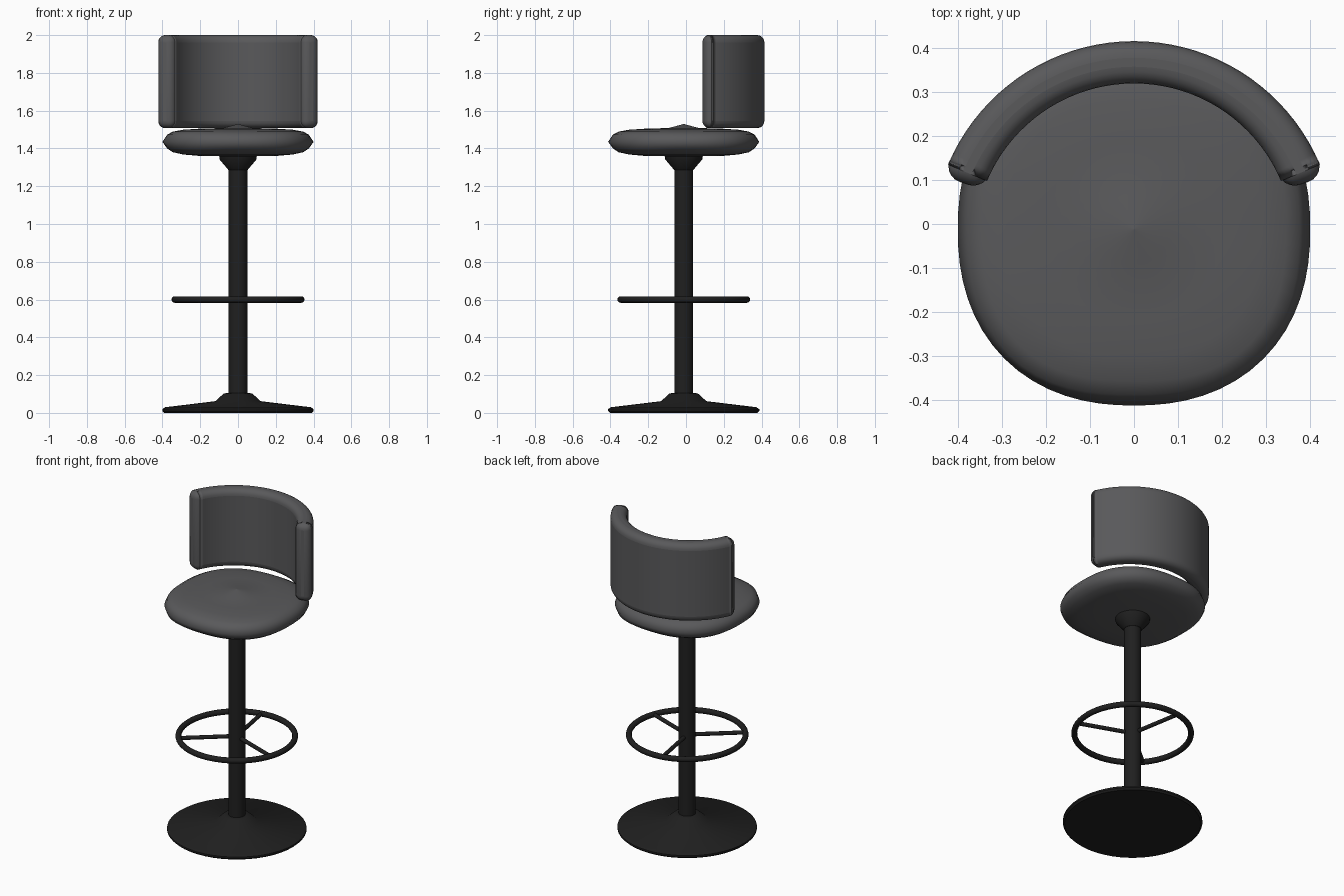
import bpy, bmesh, math

if "Cube" in bpy.data.objects:
    bpy.data.objects.remove(bpy.data.objects["Cube"])

CY = -0.012  # y of the column axis


def material(name, rgb):
    m = bpy.data.materials.new(name)
    m.diffuse_color = (*rgb, 1)
    m.use_nodes = True
    m.node_tree.nodes["Principled BSDF"].inputs["Base Color"].default_value = m.diffuse_color
    return m


grey = material("grey upholstery", (0.10, 0.10, 0.104))
black = material("black metal", (0.014, 0.014, 0.014))


def finish(ob, mat, angle=40):
    ob.data.materials.clear()
    ob.data.materials.append(mat)
    bpy.ops.object.select_all(action='DESELECT')
    ob.select_set(True)
    bpy.context.view_layer.objects.active = ob
    bpy.ops.object.shade_smooth_by_angle(angle=math.radians(angle))
    return ob


def from_bmesh(name, bm):
    bmesh.ops.recalc_face_normals(bm, faces=bm.faces)
    me = bpy.data.meshes.new(name)
    bm.to_mesh(me)
    bm.free()
    ob = bpy.data.objects.new(name, me)
    bpy.context.collection.objects.link(ob)
    return ob


def loft(name, profile, n=48):
    """Stack of rings (radius, z, superellipse exponent) closed at both ends."""
    bm = bmesh.new()
    rings = []
    for r, z, e in profile:
        ring = []
        for i in range(n):
            a = 2 * math.pi * i / n
            c, s = math.cos(a), math.sin(a)
            k = r / (abs(c) ** e + abs(s) ** e) ** (1 / e)
            ring.append(bm.verts.new((k * c, CY + k * s, z)))
        rings.append(ring)
    for lo, hi in zip(rings, rings[1:]):
        for i in range(n):
            j = (i + 1) % n
            bm.faces.new((lo[i], lo[j], hi[j], hi[i]))
    bm.faces.new(rings[0])
    bm.faces.new(rings[-1])
    return from_bmesh(name, bm)


# Pedestal base, column and flared seat mount
finish(loft("base", [(0.39, 0.0, 2), (0.40, 0.01, 2), (0.40, 0.02, 2), (0.385, 0.03, 2),
                     (0.12, 0.062, 2), (0.075, 0.103, 2), (0.05, 0.106, 2)]), black)
finish(loft("column", [(0.049, 0.05, 2), (0.049, 1.32, 2)], 32), black)
finish(loft("seat_mount", [(0.05, 1.285, 2), (0.098, 1.342, 2), (0.1, 1.375, 2)], 32), black)

# Foot ring with three spokes
bpy.ops.mesh.primitive_torus_add(major_radius=0.335, minor_radius=0.017, major_segments=56,
                                 minor_segments=12, location=(0, CY, 0.6))
ring = bpy.context.object
ring.name = "foot_ring"
finish(ring, black, 60)
for k in range(3):
    a = math.radians(100 + 120 * k)
    bpy.ops.mesh.primitive_cylinder_add(
        vertices=12, radius=0.012, depth=0.335, rotation=(0, math.pi / 2, a),
        location=(0.1675 * math.cos(a), CY + 0.1675 * math.sin(a), 0.6))
    spoke = bpy.context.object
    spoke.name = f"foot_spoke_{k + 1}"
    finish(spoke, black)

# Cushioned seat, slightly squared in plan
finish(loft("seat", [(0.05, 1.358, 2), (0.20, 1.36, 2.2), (0.29, 1.368, 2.4), (0.345, 1.38, 2.5),
                     (0.375, 1.40, 2.5), (0.40, 1.435, 2.25), (0.375, 1.473, 2.5),
                     (0.345, 1.489, 2.5), (0.29, 1.499, 2.4), (0.20, 1.505, 2.2),
                     (0.08, 1.508, 2), (0.002, 1.529, 2)], 64), grey, 75)

# Curved padded backrest
bm = bmesh.new()
sections = []
N = 40
start = math.radians(19.3)
for i in range(N + 1):
    a = start + (math.pi - 2 * start) * i / N
    sections.append([bm.verts.new((r * math.cos(a), -0.043 + r * math.sin(a), z))
                     for r, z in ((0.362, 1.508), (0.458, 1.508), (0.458, 2.0), (0.362, 2.0))])
for p, q in zip(sections, sections[1:]):
    for i in range(4):
        j = (i + 1) % 4
        bm.faces.new((p[i], p[j], q[j], q[i]))
bm.faces.new(sections[0])
bm.faces.new(sections[-1])
back = from_bmesh("backrest", bm)
bev = back.modifiers.new("rounding", 'BEVEL')
bev.width = 0.038
bev.segments = 5
bev.limit_method = 'ANGLE'
bev.angle_limit = math.radians(40)
bev.use_clamp_overlap = False
finish(back, grey, 60)
